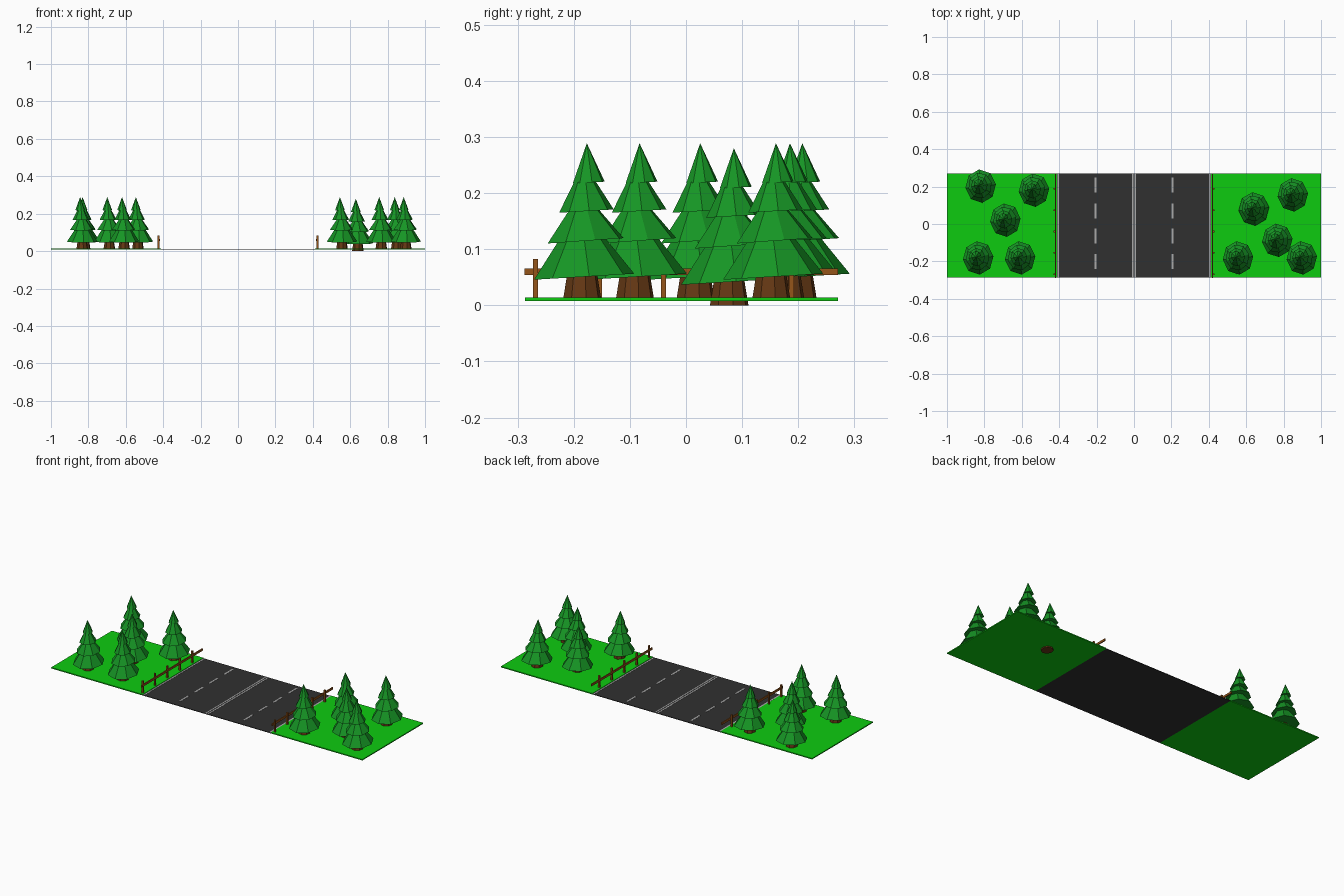
import bpy, bmesh, math
from mathutils import Matrix, Vector

if "Cube" in bpy.data.objects:
    bpy.data.objects.remove(bpy.data.objects["Cube"])


def material(name, rgb):
    m = bpy.data.materials.new(name)
    m.diffuse_color = (*rgb, 1)
    m.use_nodes = True
    m.node_tree.nodes["Principled BSDF"].inputs["Base Color"].default_value = m.diffuse_color
    return m


GRASS = material("grass", (0.004, 0.6, 0.005))
ASPHALT = material("asphalt", (0.03, 0.03, 0.03))
PAINT = material("paint", (0.4, 0.4, 0.4))
LEAF = material("needles", (0.008, 0.3, 0.018))
BARK = material("bark", (0.13, 0.04, 0.007))
WOOD = material("fence_wood", (0.3, 0.09, 0.01))


def add_object(name, mesh, loc=(0, 0, 0)):
    ob = bpy.data.objects.new(name, mesh)
    ob.location = loc
    bpy.context.collection.objects.link(ob)
    return ob


def boxes(name, mat, ranges):
    """One object made of boxes given as (x0, x1, y0, y1, z0, z1)."""
    bm = bmesh.new()
    for x0, x1, y0, y1, z0, z1 in ranges:
        mid = Vector(((x0 + x1) / 2, (y0 + y1) / 2, (z0 + z1) / 2))
        size = (abs(x1 - x0), y1 - y0, z1 - z0, 1)
        bmesh.ops.create_cube(bm, size=1, matrix=Matrix.Translation(mid) @ Matrix.Diagonal(size))
    me = bpy.data.meshes.new(name)
    bm.to_mesh(me)
    bm.free()
    me.materials.append(mat)
    return add_object(name, me)


Y0, Y1 = -0.287, 0.271

# Road and painted lines
boxes("road", ASPHALT, [(-0.412, 0.412, Y0, Y1, 0.008, 0.0115)])
lines = [(s * a, s * b, Y0, Y1, 0.011, 0.0125)
         for s in (-1, 1) for a, b in ((0.003, 0.011), (0.401, 0.410))]
dashes = [(s * 0.206 - 0.005, s * 0.206 + 0.005, y - 0.04, y + 0.04, 0.011, 0.0125)
          for s in (-1, 1) for y in (-0.2, -0.065, 0.07, 0.208)]
boxes("road_lines", PAINT, lines)
boxes("lane_dashes", PAINT, dashes)

# Grass verges and fences on both sides
for s, side in ((-1, "left"), (1, "right")):
    boxes(side + "_grass", GRASS, [(s * 0.412, s, Y0, Y1, 0.008, 0.014)])
    boxes(side + "_fence_posts", WOOD,
          [(s * 0.421, s * 0.430, y - 0.0045, y + 0.0045, 0.012, 0.083)
           for y in (-0.268, -0.154, -0.04, 0.074, 0.188)])
    boxes(side + "_fence_rail", WOOD, [(s * 0.416, s * 0.422, Y0 - 0.001, Y1, 0.054, 0.066)])

# Shared low-poly pine: trunk plus four tilted eight-sided tiers
bm = bmesh.new()


def frustum(r0, r1, z0, z1, x, y, tilt, turn, mat_index):
    mat = (Matrix.Translation((x, y, (z0 + z1) / 2)) @ Matrix.Rotation(tilt, 4, 'X')
           @ Matrix.Diagonal((0.91, 1, 1, 1)) @ Matrix.Rotation(turn, 4, 'Z'))
    res = bmesh.ops.create_cone(bm, cap_ends=True, segments=8, radius1=r0, radius2=r1,
                                depth=z1 - z0, matrix=mat)
    for f in {f for v in res["verts"] for f in v.link_faces}:
        f.material_index = mat_index


frustum(0.035, 0.025, 0, 0.06, 0, 0, 0, 0.2, 0)
frustum(0.090, 0.030, 0.042, 0.125, 0, 0.001, 0.06, 0.1, 1)
frustum(0.070, 0.022, 0.106, 0.168, -0.003, 0.004, 0.07, 0.25, 1)
frustum(0.049, 0.019, 0.159, 0.212, -0.007, 0.006, 0.06, 0.1, 1)
frustum(0.029, 0.0, 0.210, 0.280, -0.011, 0.010, 0.05, 0.2, 1)
pine = bpy.data.meshes.new("pine")
bm.to_mesh(pine)
bm.free()
pine.materials.append(BARK)
pine.materials.append(LEAF)

spots = [(-0.820, 0.199), (-0.535, 0.177), (-0.688, 0.017), (-0.833, -0.185), (-0.609, -0.185),
         (0.849, 0.152), (0.641, 0.077), (0.766, -0.091), (0.556, -0.185), (0.897, -0.185)]
for i, (x, y) in enumerate(spots):
    # one pine sits slightly lower, poking through the ground
    add_object(f"pine_tree_{i + 1}", pine, (x, y, 0.0 if i == 6 else 0.009))
